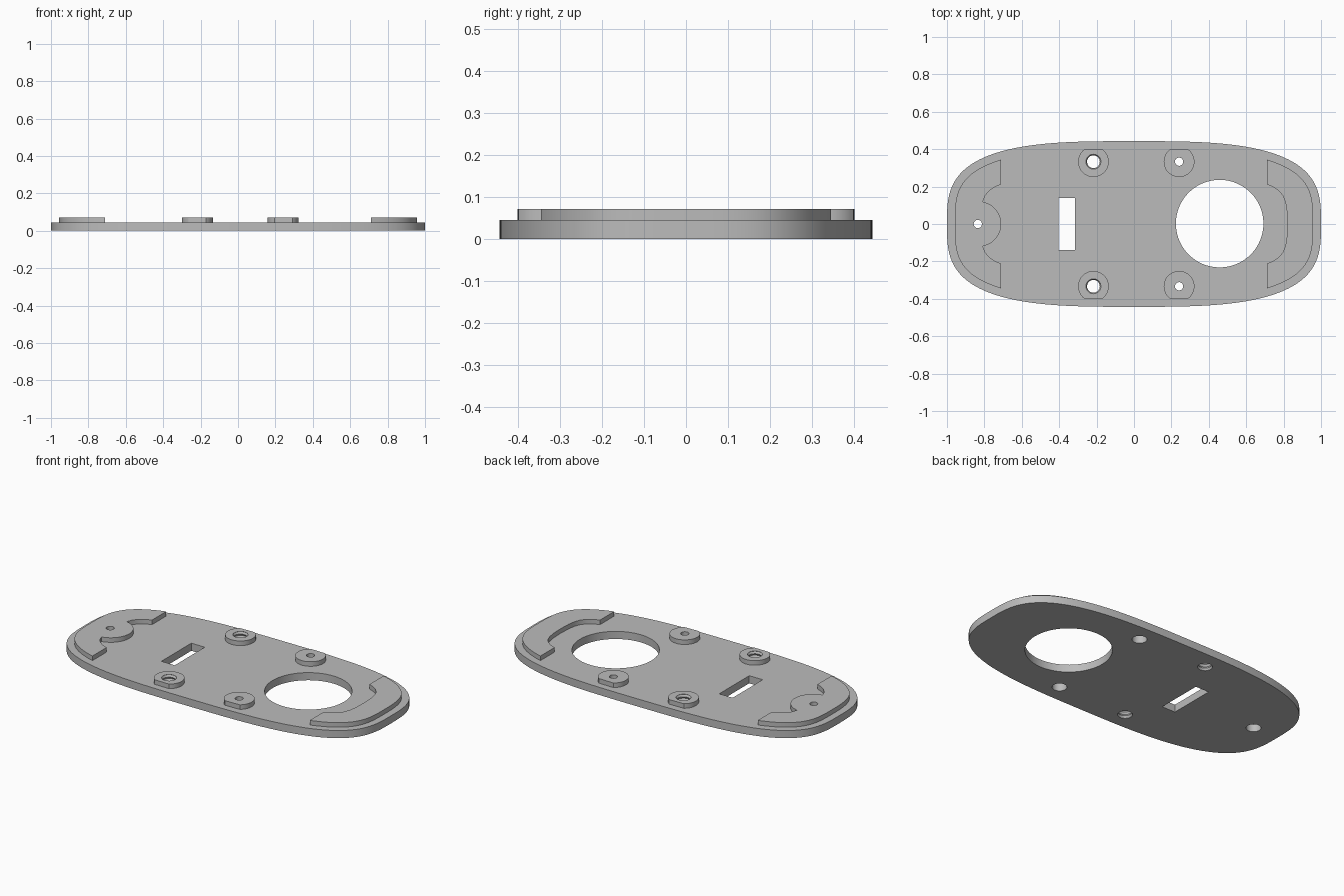
import bpy, bmesh, math

cube = bpy.data.objects.get("Cube")
if cube:
    bpy.data.objects.remove(cube, do_unlink=True)

HALF_W, POWER, LIP = 0.443, 3.15, 0.042
FLOOR, TOP = 0.045, 0.072

grey = bpy.data.materials.new("light_grey")
grey.use_nodes = True
colour = (0.5, 0.5, 0.5, 1)
grey.diffuse_color = colour
grey.node_tree.nodes["Principled BSDF"].inputs["Base Color"].default_value = colour


def prism(name, pts, z0, z1):
    """Extrude a closed outline between two heights."""
    bm = bmesh.new()
    face = bm.faces.new([bm.verts.new((x, y, z0)) for x, y in pts])
    ext = bmesh.ops.extrude_face_region(bm, geom=[face])
    for v in ext["geom"]:
        if isinstance(v, bmesh.types.BMVert):
            v.co.z = z1
    return finish(name, bm)


def finish(name, bm):
    bmesh.ops.recalc_face_normals(bm, faces=bm.faces[:])
    mesh = bpy.data.meshes.new(name)
    bm.to_mesh(mesh)
    bm.free()
    mesh.materials.append(grey)
    ob = bpy.data.objects.new(name, mesh)
    bpy.context.collection.objects.link(ob)
    return ob


def circle(cx, cy, r, n=48):
    return [(cx + r * math.cos(math.tau * i / n), cy + r * math.sin(math.tau * i / n))
            for i in range(n)]


def outline(inset, n=160):
    """Rounded-oblong plate outline, pulled in along its normals."""
    pts = []
    for i in range(n):
        t = math.tau * i / n
        c, s = math.cos(t), math.sin(t)
        u = math.copysign(abs(c) ** (2 / POWER), c)
        v = math.copysign(abs(s) ** (2 / POWER), s)
        nx = math.copysign(abs(u) ** (POWER - 1), u)
        ny = math.copysign(abs(v) ** (POWER - 1), v) / HALF_W
        k = inset / math.hypot(nx, ny)
        pts.append((u - nx * k, v * HALF_W - ny * k))
    return pts


def combine(target, tool, mode):
    """Apply a boolean and discard the tool."""
    tool.hide_render = True
    mod = target.modifiers.new(mode, "BOOLEAN")
    mod.operation, mod.solver, mod.object = mode, "EXACT", tool
    bpy.context.view_layer.objects.active = target
    bpy.ops.object.modifier_apply(modifier=mod.name)
    bpy.data.objects.remove(tool, do_unlink=True)


def threaded_cutter(cx, cy, r0, r1, turns=4):
    """Stack of alternating rings that leaves grooves inside a hole."""
    bm = bmesh.new()
    steps = 2 * turns
    rings = []
    for k in range(steps + 1):
        z = -0.01 + (TOP + 0.02) * k / steps
        ring = circle(cx, cy, r1 if k % 2 else r0, 32)
        rings.append([bm.verts.new((x, y, z)) for x, y in ring])
    for a, b in zip(rings, rings[1:]):
        for i in range(len(a)):
            j = (i + 1) % len(a)
            bm.faces.new((a[i], a[j], b[j], b[i]))
    bm.faces.new(rings[0])
    bm.faces.new(rings[-1])
    return finish("thread_cutter", bm)


# Plate
plate = prism("base_plate", outline(0), 0, FLOOR)

# Curved end rails, round bosses and the end tab, trimmed to the lip
arc = [(0.71, 0.212), (0.745, 0.198), (0.775, 0.177), (0.797, 0.15),
       (0.81, 0.115), (0.817, 0.07), (0.82, 0)]
inner = arc + [(x, -y) for x, y in arc[-2::-1]]
rail = inner + [(0.71, -0.6), (1.2, -0.6), (1.2, 0.6), (0.71, 0.6)]
pads = [prism("right_rail", [(-x, y) for x, y in rail], 0.025, TOP),
        prism("left_rail", rail, 0.025, TOP)]
combine(pads[0], prism("tab", circle(-0.83, 0, 0.12), 0.025, TOP), "UNION")
BOSSES = [(x, y) for x in (-0.217, 0.241) for y in (-0.333, 0.333)]
for x, y in BOSSES:
    pads.append(prism("boss", circle(x, y, 0.082), 0.025, TOP))
for pad in pads:
    combine(pad, prism("trim", outline(LIP), -0.1, 0.2), "INTERSECT")
    combine(plate, pad, "UNION")

# Large round opening and slot
combine(plate, prism("opening", circle(0.458, 0.002, 0.234, 96), -0.1, 0.2), "DIFFERENCE")
slot = [(-0.403, -0.14), (-0.315, -0.14), (-0.315, 0.14), (-0.403, 0.14)]
combine(plate, prism("slot", slot, -0.1, 0.2), "DIFFERENCE")

# Threaded holes, and screw holes counterbored from below
for x, y in BOSSES:
    if x < 0:
        combine(plate, threaded_cutter(x, y, 0.034, 0.041), "DIFFERENCE")
for x, y in [b for b in BOSSES if b[0] > 0] + [(-0.835, 0)]:
    combine(plate, prism("hole", circle(x, y, 0.022, 32), -0.1, 0.2), "DIFFERENCE")
    combine(plate, prism("bore", circle(x, y, 0.04, 32), -0.1, FLOOR), "DIFFERENCE")

# Smooth curved walls with crisp edges
bpy.ops.object.select_all(action="DESELECT")
plate.select_set(True)
bpy.context.view_layer.objects.active = plate
bpy.ops.object.shade_smooth_by_angle(angle=math.radians(30))
